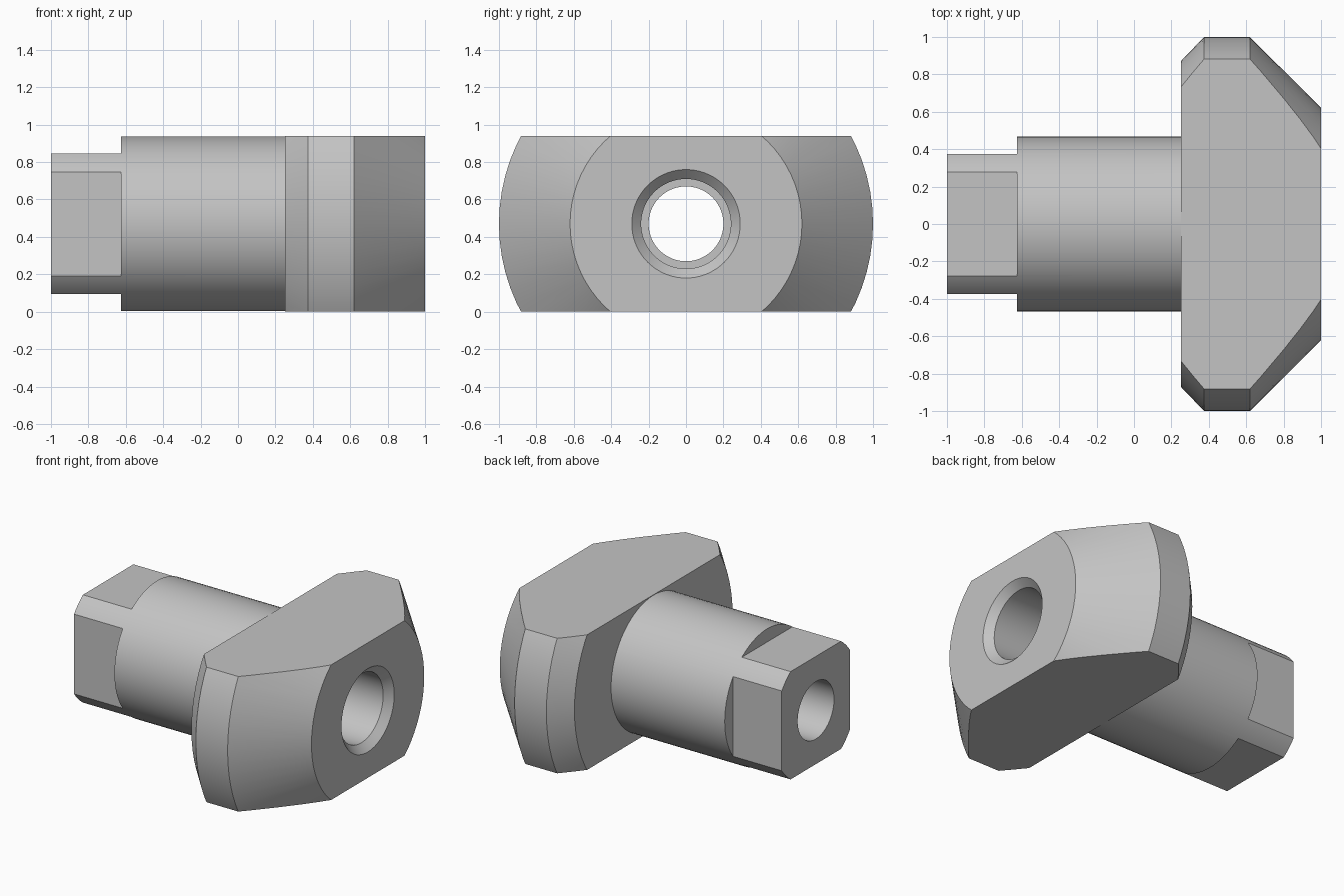
import bpy, bmesh, math
from mathutils import Matrix, Vector

cube = bpy.data.objects.get("Cube")
if cube:
    bpy.data.objects.remove(cube, do_unlink=True)

AXIS_Z = 0.47      # height of the turning axis

steel = bpy.data.materials.new("plain grey")
steel.use_nodes = True
grey = (0.55, 0.55, 0.55, 1)
steel.diffuse_color = grey
steel.node_tree.nodes["Principled BSDF"].inputs["Base Color"].default_value = grey


def add_object(name, bm):
    bmesh.ops.recalc_face_normals(bm, faces=bm.faces)
    mesh = bpy.data.meshes.new(name)
    bm.to_mesh(mesh)
    bm.free()
    mesh.materials.append(steel)
    obj = bpy.data.objects.new(name, mesh)
    bpy.context.collection.objects.link(obj)
    return obj


def turned(name, profile, segments=72):
    """Solid of revolution about the x axis from (x, radius) points."""
    bm = bmesh.new()
    rings = []
    for x, r in profile:
        ring = []
        for i in range(segments):
            a = math.tau * i / segments
            ring.append(bm.verts.new((x, r * math.cos(a), AXIS_Z + r * math.sin(a))))
        rings.append(ring)
    for a, b in zip(rings, rings[1:]):
        for i in range(segments):
            j = (i + 1) % segments
            bm.faces.new((a[i], a[j], b[j], b[i]))
    bm.faces.new(rings[0])
    bm.faces.new(rings[-1])
    return add_object(name, bm)


def block(name, centre, size):
    bm = bmesh.new()
    bmesh.ops.create_cube(bm, size=1, matrix=Matrix.LocRotScale(Vector(centre), None, Vector(size)))
    return add_object(name, bm)


def combine(target, tool, operation):
    """Apply a boolean and discard the tool."""
    mod = target.modifiers.new(operation.lower(), "BOOLEAN")
    mod.operation = operation
    mod.solver = "EXACT"
    mod.object = tool
    bpy.context.view_layer.objects.active = target
    bpy.ops.object.modifier_apply(modifier=mod.name)
    bpy.data.objects.remove(tool, do_unlink=True)


# Head: bevelled disc trimmed to a flat top and bottom
body = turned("slotted_head_bolt", [(0.25, 0.87), (0.375, 1), (0.62, 1), (1, 0.62)])
combine(body, block("head_slab", (0.6, 0, AXIS_Z), (2, 3, 2 * AXIS_Z)), "INTERSECT")

# Shaft: cylinder with four wrench flats at its end
shaft = turned("shaft", [(-1, 0.467), (0.4, 0.467)])
for k in range(4):
    a = k * math.pi / 2
    centre = (-1.125, 0.875 * math.cos(a), AXIS_Z + 0.875 * math.sin(a))
    combine(shaft, block("flat_cutter", centre, (1, 1 if k % 2 == 0 else 2, 2 if k % 2 == 0 else 1)),
            "DIFFERENCE")
combine(body, shaft, "UNION")

# Bore: narrow through hole, wider front hole and countersunk mouth
bore = turned("bore_cutter", [(-1.2, 0.2), (0.1, 0.2), (0.1, 0.24), (0.95, 0.24), (1, 0.29), (1.1, 0.39)])
combine(body, bore, "DIFFERENCE")

# Smooth round surfaces, crisp edges
bpy.ops.object.select_all(action="DESELECT")
body.select_set(True)
bpy.context.view_layer.objects.active = body
bpy.ops.object.shade_smooth_by_angle(angle=math.radians(20))
